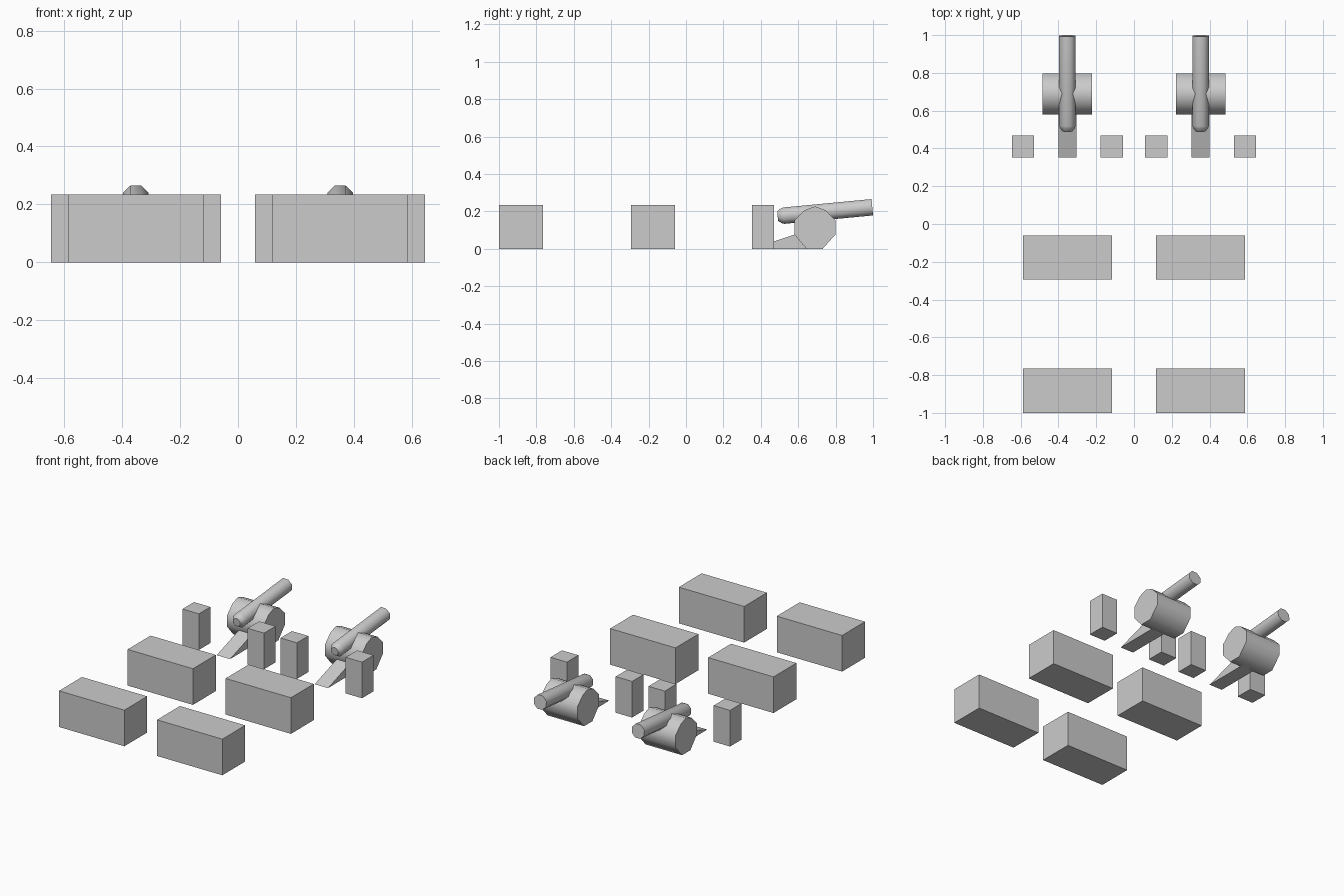
import bpy, bmesh, math
from mathutils import Vector

if "Cube" in bpy.data.objects:
    bpy.data.objects.remove(bpy.data.objects["Cube"])

CX = 0.3525  # centre line of each gun emplacement


def make_object(name, bm, smooth=False):
    bmesh.ops.recalc_face_normals(bm, faces=bm.faces)
    me = bpy.data.meshes.new(name)
    bm.to_mesh(me)
    bm.free()
    ob = bpy.data.objects.new(name, me)
    bpy.context.collection.objects.link(ob)
    if smooth:
        bpy.ops.object.select_all(action='DESELECT')
        ob.select_set(True)
        bpy.context.view_layer.objects.active = ob
        bpy.ops.object.shade_smooth_by_angle(angle=math.radians(50))
    return ob


def loft(name, rings, smooth=False):
    """Bridge closed rings of points and cap both ends."""
    bm = bmesh.new()
    loops = [[bm.verts.new(p) for p in ring] for ring in rings]
    n = len(loops[0])
    for a, b in zip(loops, loops[1:]):
        for i in range(n):
            j = (i + 1) % n
            bm.faces.new((a[i], a[j], b[j], b[i]))
    bm.faces.new(loops[0])
    bm.faces.new(loops[-1])
    return make_object(name, bm, smooth)


def side_profile(name, points, x0, x1, smooth=False):
    """Extrude a (y, z) profile along x."""
    return loft(name, [[(x, y, z) for y, z in points] for x in (x0, x1)], smooth)


def block(name, x, y, w, d, h=0.235):
    return side_profile(name, [(y - d / 2, 0), (y + d / 2, 0), (y + d / 2, h), (y - d / 2, h)],
                        x - w / 2, x + w / 2)


def barrel(name, x):
    start, end = Vector((x, 0.49, 0.174)), Vector((x, 0.996, 0.222))
    axis = (end - start).normalized()
    side = Vector((1, 0, 0))
    up = side.cross(axis)
    rings = []
    # distance along the barrel, radius: rounded breech, then straight tube
    for t, r in ((0, 0.027), (0.018, 0.042), (0.032, 0.0475), ((end - start).length, 0.0475)):
        c = start + axis * t
        rings.append([c + side * (r * math.cos(a)) + up * (r * math.sin(a))
                      for a in (math.pi * (2 * k + 1) / 8 for k in range(8))])
    return loft(name, rings, True)


# wheel drum outline: flat on the ground, ridge on top
drum = [(0.645, 0), (0.731, 0), (0.798, 0.075), (0.798, 0.153), (0.745, 0.206),
        (0.69, 0.227), (0.633, 0.206), (0.58, 0.153), (0.58, 0.075)]
trail = [(0.353, 0), (0.69, 0), (0.69, 0.112)]

for s, label in ((-1, "left"), (1, "right")):
    x = s * CX
    # large crates in two rows
    block(f"crate_front_{label}", x, -0.8825, 0.47, 0.235)
    block(f"crate_middle_{label}", x, -0.1775, 0.47, 0.235)
    # upright posts either side of the gun
    block(f"post_inner_{label}", s * 0.118, 0.411, 0.1176, 0.1176)
    block(f"post_outer_{label}", s * 0.587, 0.411, 0.1176, 0.1176)
    # gun: drum carriage, trail wedge and barrel
    side_profile(f"gun_wheels_{label}", drum, x - 0.131, x + 0.131, True)
    side_profile(f"gun_trail_{label}", trail, x - 0.048, x + 0.048)
    barrel(f"gun_barrel_{label}", x)
